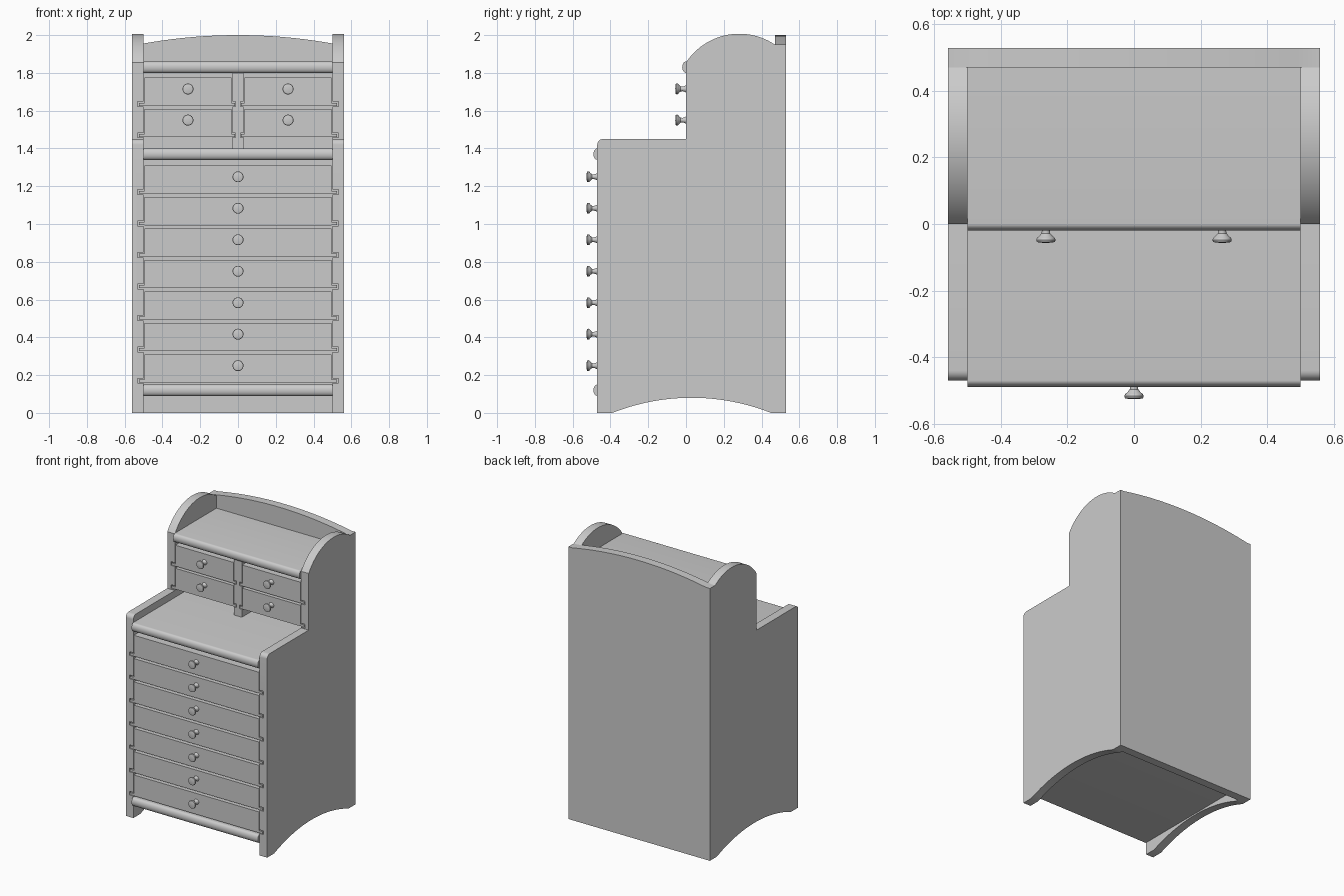
import bpy, bmesh, math
from mathutils import Matrix, Vector

cube = bpy.data.objects.get("Cube")
if cube:
    bpy.data.objects.remove(cube, do_unlink=True)

grey = bpy.data.materials.new("plain grey")
grey.use_nodes = True
grey.diffuse_color = (0.6, 0.6, 0.6, 1)
grey.node_tree.nodes["Principled BSDF"].inputs["Base Color"].default_value = (0.6, 0.6, 0.6, 1)


def finish(name, bm, smooth=False):
    bmesh.ops.recalc_face_normals(bm, faces=bm.faces)
    mesh = bpy.data.meshes.new(name)
    bm.to_mesh(mesh)
    bm.free()
    mesh.materials.append(grey)
    ob = bpy.data.objects.new(name, mesh)
    bpy.context.collection.objects.link(ob)
    if smooth:
        bpy.ops.object.select_all(action='DESELECT')
        ob.select_set(True)
        bpy.context.view_layer.objects.active = ob
        bpy.ops.object.shade_smooth_by_angle(angle=math.radians(30))
    return ob


def add_box(bm, x0, x1, y0, y1, z0, z1):
    centre = Vector(((x0 + x1) / 2, (y0 + y1) / 2, (z0 + z1) / 2))
    size = Matrix.Diagonal((x1 - x0, y1 - y0, z1 - z0, 1))
    bmesh.ops.create_cube(bm, size=1, matrix=Matrix.Translation(centre) @ size)


def box(name, *bounds):
    bm = bmesh.new()
    add_box(bm, *bounds)
    return finish(name, bm)


def prism(name, points, axis, a, b):
    """Extrude a profile: (y, z) points along x, or (x, z) points along y."""
    bm = bmesh.new()
    place = (lambda p: (a, p[0], p[1])) if axis == 'x' else (lambda p: (p[0], a, p[1]))
    face = bm.faces.new([bm.verts.new(place(p)) for p in points])
    step = Vector((b - a, 0, 0)) if axis == 'x' else Vector((0, b - a, 0))
    new = bmesh.ops.extrude_face_region(bm, geom=[face])["geom"]
    bmesh.ops.translate(bm, vec=step, verts=[v for v in new if isinstance(v, bmesh.types.BMVert)])
    return finish(name, bm, smooth=True)


def arc(p, q, rise, n=24):
    """Circular arc from p to q, bulging by rise to the left of the chord."""
    p, q = Vector(p), Vector(q)
    half = (q - p).length / 2
    along = (q - p).normalized()
    left = Vector((-along.y, along.x))
    radius = (half ** 2 + rise ** 2) / (2 * rise)
    centre = (p + q) / 2 + left * (rise - radius)
    sweep = math.asin(half / radius)
    angles = [sweep * (2 * i / n - 1) for i in range(n + 1)]
    return [tuple(centre + along * radius * math.sin(t) + left * radius * math.cos(t)) for t in angles]


def cut(ob, cutter):
    mod = ob.modifiers.new("slots", 'BOOLEAN')
    mod.operation, mod.solver, mod.object = 'DIFFERENCE', 'EXACT', cutter
    bpy.ops.object.select_all(action='DESELECT')
    ob.select_set(True)
    bpy.context.view_layer.objects.active = ob
    bpy.ops.object.modifier_apply(modifier=mod.name)


FRONT, STEP, BACK, REAR = -0.47, 0.0, 0.47, 0.53
INNER, OUTER, POST = 0.5, 0.56, 0.03
lower_rows = [0.25 + i / 6 for i in range(7)]
upper_rows = [1.55, 1.715]

# Slots that hold the tongues of the drawers
bm = bmesh.new()
for rows, y, xs in ((lower_rows, FRONT, (-INNER, INNER)),
                    (upper_rows, STEP, (-INNER, -POST, POST, INNER))):
    for z in rows:
        for x in xs:
            out = 0.032 if abs(x) == INNER else -0.018
            lo, hi = sorted((abs(x) + out, abs(x) - math.copysign(0.01, out)))
            if x < 0:
                lo, hi = -hi, -lo
            add_box(bm, lo, hi, y - 0.02, y + 0.05, z - 0.093, z - 0.067)
slots = finish("slot_cutter", bm)
slots.hide_render = True

# Side panels: arched foot, stepped front, rounded top
profile = [(FRONT, 0)] + arc((-0.39, 0), (0.45, 0), 0.08)
profile += [(BACK, 0), (BACK, 1.95)]
profile += arc((STEP, 1.855), (BACK, 1.95), 0.1)[::-1][1:]
profile += [(STEP, 1.45)]
profile += [(FRONT + 0.03 - 0.03 * math.sin(t), 1.42 + 0.03 * math.cos(t))
            for t in [math.pi / 2 * i / 8 for i in range(9)]]
for side, s in (("left", 1), ("right", -1)):
    cut(prism(side + "_side_panel", profile, 'x', s * INNER, s * OUTER), slots)

# Back panel with a gently arched crest
crest = [(-OUTER, 0), (-OUTER, 1.95)] + arc((-0.53, 1.95), (0.53, 1.95), 0.05) + [(OUTER, 1.95), (OUTER, 0)]
prism("back_panel", crest, 'y', BACK, REAR)

# Horizontal boards with half-round front mouldings
for name, y, z in (("bottom_board", FRONT, 0.09), ("desk_board", FRONT, 1.34), ("top_board", STEP, 1.8)):
    nose = [(y - 0.02 * math.sin(t), z + 0.03 - 0.03 * math.cos(t))
            for t in [math.pi * i / 16 for i in range(17)]]
    prism(name, [(BACK, z)] + nose + [(BACK, z + 0.06)], 'x', -INNER, INNER)

# Inner bodies behind the drawer fronts
box("lower_body", -INNER, INNER, FRONT + 0.05, BACK, 0.15, 1.34)
for side, s in (("left", 1), ("right", -1)):
    a, b = sorted((s * POST, s * INNER))
    box(side + "_upper_body", a, b, STEP + 0.05, BACK, 1.46, 1.8)

# Upright divider between the small drawers
cut(box("upper_divider", -POST, POST, STEP, BACK, 1.4, 1.8), slots)
bpy.data.objects.remove(slots, do_unlink=True)

# Knob outline as (radius, distance from the drawer front)
knob_outline = [(0.019, 0), (0.015, 0.008), (0.012, 0.018), (0.013, 0.028), (0.02, 0.036),
                (0.027, 0.042), (0.029, 0.048), (0.027, 0.054), (0.018, 0.056), (0, 0.057)]


def knob(name, x, y, z):
    bm = bmesh.new()
    verts = [bm.verts.new((x + r, y - d, z)) for r, d in knob_outline]
    edges = [bm.edges.new(pair) for pair in zip(verts, verts[1:])]
    bmesh.ops.spin(bm, geom=verts + edges, cent=(x, y, z), axis=(0, 1, 0),
                   angle=math.tau, steps=24, use_duplicate=False)
    bmesh.ops.remove_doubles(bm, verts=bm.verts, dist=0.0002)
    finish(name, bm, smooth=True)


def drawer(name, x0, x1, y, z):
    gap, tongue = 0.004, 0.025
    box(name + "_front", x0 + gap, x1 - gap, y, y + 0.05, z - 0.09, z + 0.06)
    for x, s in ((x0, -1), (x1, 1)):
        reach = tongue if abs(x) == INNER else 0.014
        a, b = sorted((x - s * gap, x + s * reach))
        box(name + "_tongue", a, b, y, y + 0.05, z - 0.089, z - 0.074)
    knob(name + "_knob", (x0 + x1) / 2, y, z)


# Wide drawers below, two columns of small drawers above
for i, z in enumerate(lower_rows):
    drawer(f"wide_drawer_{i + 1}", -INNER, INNER, FRONT, z)
for i, z in enumerate(upper_rows):
    drawer(f"left_small_drawer_{i + 1}", POST, INNER, STEP, z)
    drawer(f"right_small_drawer_{i + 1}", -INNER, -POST, STEP, z)
